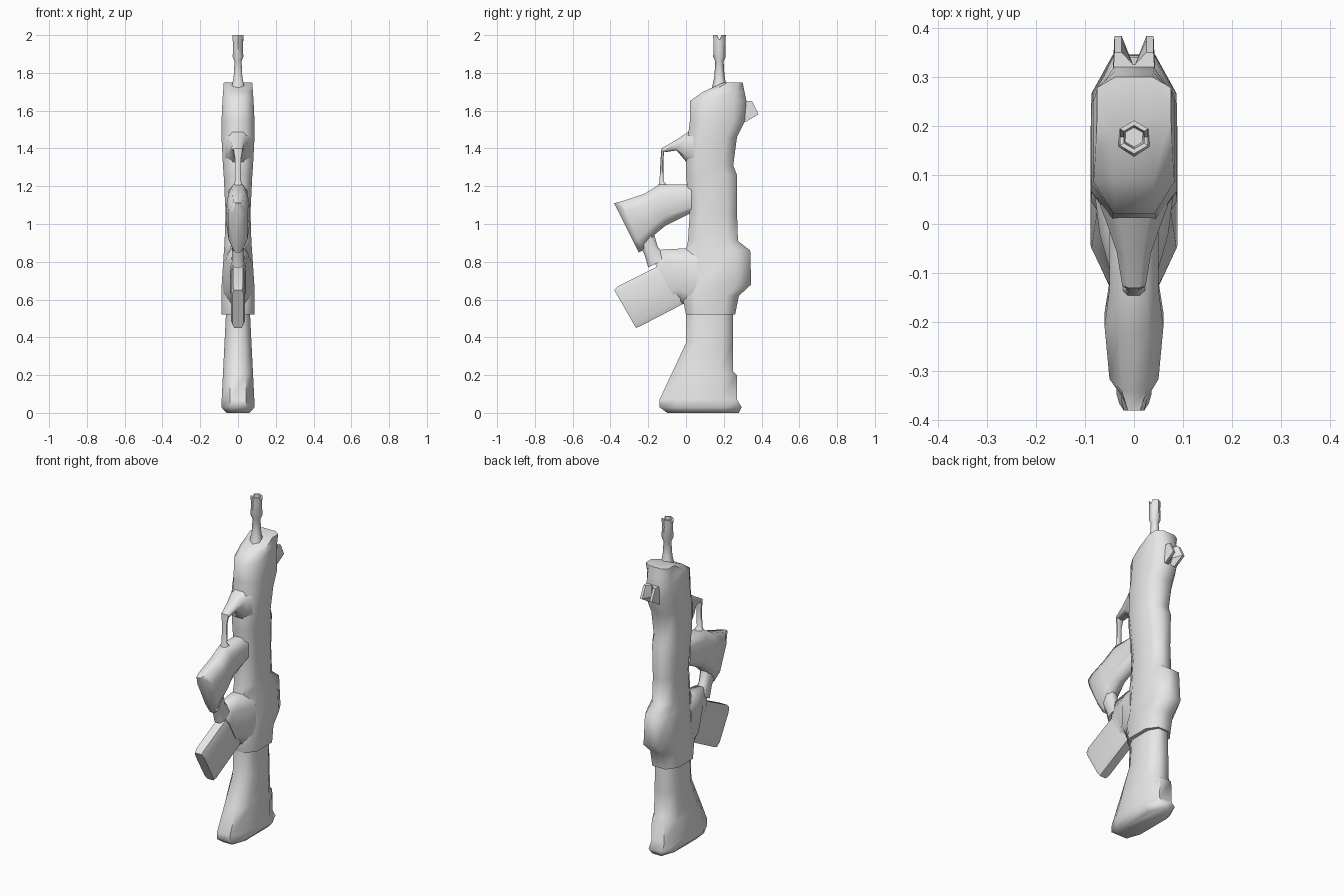
import bpy, bmesh, math

cube = bpy.data.objects.get("Cube")
if cube:
    bpy.data.objects.remove(cube, do_unlink=True)

grey = bpy.data.materials.new("plain grey")
grey.use_nodes = True
grey.diffuse_color = (.8, .8, .8, 1)
grey.node_tree.nodes["Principled BSDF"].inputs["Base Color"].default_value = grey.diffuse_color


def skin(name, rings, crease=60):
    """Bridge equal rings of points into a closed, smooth-shaded solid."""
    bm = bmesh.new()
    loops = [[bm.verts.new(point) for point in ring] for ring in rings]
    count = len(loops[0])
    for lower, upper in zip(loops, loops[1:]):
        for i in range(count):
            j = (i + 1) % count
            bm.faces.new((lower[i], lower[j], upper[j], upper[i]))
    bm.faces.new(loops[0])
    bm.faces.new(loops[-1])
    bmesh.ops.recalc_face_normals(bm, faces=bm.faces)
    mesh = bpy.data.meshes.new(name)
    bm.to_mesh(mesh)
    bm.free()
    mesh.materials.append(grey)
    obj = bpy.data.objects.new(name, mesh)
    bpy.context.collection.objects.link(obj)
    bpy.ops.object.select_all(action="DESELECT")
    obj.select_set(True)
    bpy.context.view_layer.objects.active = obj
    bpy.ops.object.shade_smooth_by_angle(angle=math.radians(crease))


def mirrored(half):
    """Close a half outline by mirroring it across the middle plane."""
    return half + [(-x, y) for x, y in reversed(half)]


def section(start, end, width, edge, chamfer):
    """Chamfered ring between two side-profile points, narrowed at both edges."""
    half = [(edge * width, 0), (width, chamfer), (width, 1 - chamfer), (edge * width, 1)]
    return [(x, start[0] + (end[0] - start[0]) * t, start[1] + (end[1] - start[1]) * t)
            for x, t in mirrored(half)]


def loft(name, *sections, edge=.5, chamfer=.22, crease=60):
    skin(name, [section(*s, edge, chamfer) for s in sections], crease)


def upright_loft(name, levels, width_rule):
    """Loft of level sections, each given as height, front and back."""
    loft(name, *[((front, z), (back, z), width_rule(z)) for z, front, back in levels])


def body_width(z):
    """Wide at the receiver and handguard, with a waist between them."""
    return .077 + .011 * math.cos(math.tau * (z - .6) / .9)


def stock_width(z):
    """Slim neck flaring to a rounded foot."""
    return min(.06 + z, .09 - z / 20)


# Main housing, from its lower end to the sloped top
upright_loft("main_body", [
    (.52, 0, .26), (.62, -.02, .28), (.68, -.01, .345), (.86, 0, .34),
    (.91, .01, .275), (1.06, .02, .27), (1.26, 0, .27), (1.31, 0, .25),
    (1.46, .01, .27), (1.54, .02, .31), (1.65, .02, .32), (1.7, .09, .31), (1.75, .2, .3),
], body_width)

# Shoulder stock with flared foot
upright_loft("stock", [
    (0, -.1, .28), (.03, -.14, .295), (.07, -.14, .27), (.2, -.08, .27),
    (.22, -.07, .25), (.37, 0, .25), (.55, 0, .25),
], stock_width)

# Pistol grip and the strut that closes the opening below it
loft("grip",
     ((-.38, 1.11), (-.25, .85), .025),
     ((-.34, 1.12), (-.23, .86), .05),
     ((-.22, 1.16), (-.17, .94), .06),
     ((-.14, 1.21), (-.11, .99), .05),
     ((.03, 1.21), (.03, 1.06), .05), crease=75)
loft("grip_strut",
     ((-.26, .92), (-.17, .95), .035),
     ((-.22, .84), (-.15, .88), .03),
     ((-.2, .77), (-.1, .82), .034), crease=75)

# Trigger guard: tapering bracket and slim bar
loft("guard_bracket",
     ((.04, 1.5), (.04, 1.31), .07),
     ((0, 1.48), (0, 1.33), .055),
     ((-.06, 1.44), (-.05, 1.39), .035),
     ((-.13, 1.4), (-.11, 1.38), .024), crease=75)
loft("guard_bar",
     ((-.13, 1.4), (-.115, 1.39), .024),
     ((-.135, 1.34), (-.12, 1.34), .015),
     ((-.14, 1.23), (-.12, 1.23), .015),
     ((-.15, 1.19), (-.09, 1.19), .03))

# Magazine housing and angled magazine
loft("magazine_well",
     ((.06, .87), (.06, .55), .08),
     ((-.02, .87), (-.02, .58), .07),
     ((-.13, .865), (-.035, .59), .045),
     ((-.17, .8), (-.05, .59), .04), crease=75)
loft("magazine",
     ((-.1, .8), (.01, .59), .036),
     ((-.36, .67), (-.24, .46), .036),
     ((-.38, .65), (-.265, .45), .03), edge=.7, chamfer=.12, crease=40)


# Six-sided barrel and hollow muzzle with a notch on each side
def barrel_ring(z, radius):
    half = [(0, 1), (.85, .5), (.85, 0), (.85, -.5)]
    outline = half + [(-x, -y) for x, y in half]
    notch = .025 if z == 2 else 0
    return [(x * radius, .177 + y * radius, z if y else z - notch) for x, y in outline]


barrel_steps = [(1.66, .06), (1.72, .04), (1.78, .027), (1.86, .022), (1.885, .033),
                (1.96, .031), (2, .034), (2, .024), (1.95, .02)]
skin("barrel", [barrel_ring(z, radius) for z, radius in barrel_steps])


# Rear sight with a V between its two ears
def sight_ring(z, tip):
    valley = min(.325, tip - .01)
    half = [(.045, .27), (.04, tip), (.025, tip), (.002, valley)]
    return [(x, y, z) for x, y in mirrored(half)]


skin("rear_sight", [sight_ring(z, tip) for z, tip in
                    [(1.54, .315), (1.58, .383), (1.6, .375), (1.65, .35)]], crease=35)
